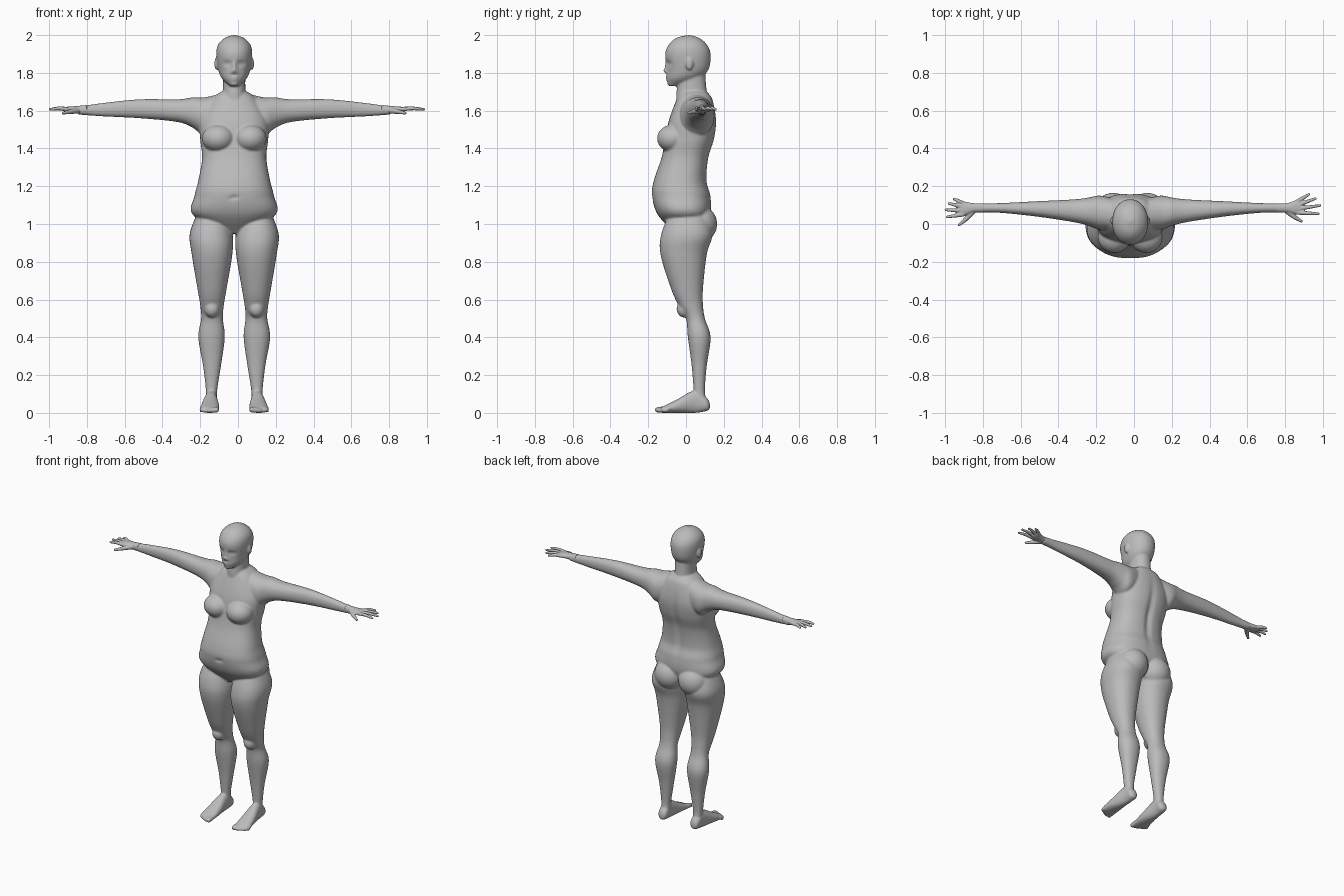
import bpy, bmesh, math
from mathutils import Vector, Matrix

cube = bpy.data.objects.get("Cube")
if cube:
    bpy.data.objects.remove(cube)

CENTRE = -.02   # the body's mirror plane
skin = bpy.data.materials.new("plain grey")
skin.use_nodes = True
GREY = (.5, .5, .5, 1)
skin.diffuse_color = GREY
skin.node_tree.nodes["Principled BSDF"].inputs["Base Color"].default_value = GREY


def blend(before, start, end, after, t):
    """Smooth curve between start and end, guided by their neighbours."""
    leave, arrive = (end - before) / 2, (after - start) / 2
    ease = t * t * (3 - 2 * t)
    return start + (end - start) * ease + leave * t * (1 - t) ** 2 - arrive * t * t * (1 - t)


def spline(rows, steps):
    """Smoothly resample rows of numbers."""
    padded = [rows[0], *rows, rows[-1]]
    smooth = []
    for group in zip(padded, padded[1:], padded[2:], padded[3:]):
        for step in range(steps):
            smooth.append([blend(*values, step / steps) for values in zip(*group)])
    return smooth + [list(rows[-1])]


def rounded(value, power):
    """Superellipse coordinate from a sine or cosine."""
    return math.copysign(abs(value) ** (2 / power), value)


def loft(bm, rows, axis, side=1, power=2.2, sides=48, steps=8):
    """Skin rounded rings; a row is position, low and high of both cross axes."""
    rings = []
    for along, u_low, u_high, v_low, v_high in spline(rows, steps):
        ring = []
        for corner in range(sides):
            angle = math.tau * corner / sides
            u = (u_low + u_high + (u_high - u_low) * rounded(math.cos(angle), power)) / 2
            v = (v_low + v_high + (v_high - v_low) * rounded(math.sin(angle), power)) / 2
            x, y, z = {"x": (along, u, v), "y": (u, along, v), "z": (u, v, along)}[axis]
            ring.append(bm.verts.new((x * side, y, z)))
        rings.append(ring)
    for lower, upper in zip(rings, rings[1:]):
        for corner in range(sides):
            following = (corner + 1) % sides
            bm.faces.new((lower[corner], lower[following], upper[following], upper[corner]))
    bm.faces.new(rings[0])
    bm.faces.new(rings[-1])
    return [vert for ring in rings for vert in ring]


def column(bm, rows, **options):
    """Upright symmetric loft; a row is height, half width, front and back."""
    full = [(height, -half, half, front, back) for height, half, front, back in rows]
    return loft(bm, full, "z", **options)


def ball(bm, centre, radii):
    matrix = Matrix.Translation(centre) @ Matrix.Diagonal((*radii, 1))
    bmesh.ops.create_uvsphere(bm, u_segments=32, v_segments=20, radius=1, matrix=matrix)


def digit(bm, points, radii):
    """Round-ended finger or toe through points."""
    rows = [(*point, radius) for point, radius in zip(points, radii)]
    for x, y, z, radius in spline(rows, 8):
        bmesh.ops.create_icosphere(bm, subdivisions=2, radius=radius,
                                   matrix=Matrix.Translation((x, y, z)))


def sculpt(verts, facing, x, z, wide, tall, push):
    """Push the front (-1) or back (1) outwards with a soft brush, mirrored in x."""
    for vert in verts:
        if vert.co.y * facing > 0:
            distance = ((abs(vert.co.x) - x) / wide) ** 2 + ((vert.co.z - z) / tall) ** 2
            vert.co.y += facing * push * math.exp(-distance)


def finish(name, bm, voxel, smoothing):
    """Fuse the overlapping volumes into one smooth surface."""
    bmesh.ops.recalc_face_normals(bm, faces=bm.faces)
    mesh = bpy.data.meshes.new(name)
    bm.to_mesh(mesh)
    bm.free()
    mesh.materials.append(skin)
    figure = bpy.data.objects.new(name, mesh)
    figure.location.x = CENTRE
    bpy.context.collection.objects.link(figure)
    fuse = figure.modifiers.new("fuse", "REMESH")
    fuse.mode = "VOXEL"
    fuse.voxel_size = voxel
    fuse.use_smooth_shade = True
    soften = figure.modifiers.new("soften", "SMOOTH")
    soften.factor = .5
    soften.iterations = smoothing


# Torso with spine groove and navel
body = bmesh.new()
torso = column(body, [
    (.95, .05, -.06, .08), (1.05, .22, -.15, .13), (1.15, .21, -.18, .13),
    (1.23, .19, -.17, .11), (1.35, .17, -.13, .12), (1.45, .18, -.11, .15),
    (1.55, .18, -.09, .16), (1.66, .12, -.05, .14), (1.7, .07, -.03, .11)], power=2.4)
sculpt(torso, 1, x=0, z=1.36, wide=.02, tall=.17, push=-.014)
sculpt(torso, -1, x=0, z=1.14, wide=.01, tall=.01, push=-.01)

# Neck
column(body, [(1.58, .08, -.05, .13), (1.7, .06, -.05, .11), (1.82, .06, -.03, .1)])

# Head and face
head = column(body, [
    (1.73, .02, -.09, -.03), (1.77, .065, -.1, .07), (1.82, .085, -.1, .12),
    (1.9, .095, -.11, .13), (1.95, .085, -.09, .11), (1.985, .05, -.05, .07),
    (2, .01, .01, .02)], power=2.1, sides=96, steps=12)
sculpt(head, -1, x=0, z=1.81, wide=.012, tall=.012, push=.02)       # nose tip
sculpt(head, -1, x=0, z=1.835, wide=.01, tall=.02, push=.012)       # nose bridge
sculpt(head, -1, x=.016, z=1.803, wide=.01, tall=.01, push=.007)    # nostrils
sculpt(head, -1, x=.036, z=1.85, wide=.02, tall=.012, push=-.014)   # eye sockets
sculpt(head, -1, x=.036, z=1.85, wide=.01, tall=.006, push=.007)    # eyelids
sculpt(head, -1, x=0, z=1.778, wide=.02, tall=.006, push=.008)      # upper lip
sculpt(head, -1, x=0, z=1.764, wide=.02, tall=.006, push=.007)      # lower lip
sculpt(head, -1, x=0, z=1.742, wide=.02, tall=.01, push=.006)       # chin

for side in (1, -1):
    ball(body, (side * .085, -.07, 1.453), (.086, .083, .073))   # breast
    ball(body, (side * .09, .067, 1), (.1, .098, .1))            # buttock
    ball(body, (side * .118, -.01, .55), (.04, .04, .045))       # kneecap
    ball(body, (side * .095, .018, 1.848), (.01, .02, .033))     # ear

    # Arm: x, then y and z extents
    loft(body, [
        (.07, -.03, .13, 1.5, 1.69), (.16, -.03, .15, 1.47, 1.67), (.22, -.01, .14, 1.51, 1.67),
        (.3, .01, .13, 1.54, 1.66), (.5, .04, .12, 1.56, 1.66), (.7, .06, .11, 1.57, 1.64),
        (.83, .06, .11, 1.58, 1.62)], "x", side)

    # Leg: z, then x and y extents
    loft(body, [
        (1.07, .05, .19, -.08, .1), (.95, .01, .235, -.13, .14), (.84, .01, .225, -.135, .11),
        (.66, .04, .195, -.08, .09), (.57, .055, .18, -.04, .09), (.5, .06, .175, 0, .1),
        (.4, .05, .19, .01, .13), (.25, .07, .165, .03, .11), (.12, .09, .15, .04, .1),
        (.05, .09, .15, .04, .11)], "z", side)

    # Foot: y, then x and z extents
    loft(body, [
        (.126, .11, .13, .02, .05), (.11, .09, .15, .01, .08), (.05, .09, .155, 0, .12),
        (-.05, .08, .175, 0, .07), (-.13, .08, .18, 0, .03)], "y", side)

    # Toes, shortening outwards
    for toe in range(5):
        x, tip, radius = .095 + .02 * toe, -.15 + .0025 * toe * toe, .016 - .002 * toe ** .8
        digit(body, [(side * x, -.09, .024), (side * x, tip, radius)], [radius, radius])
finish("body", body, .006, 5)

# Hands: each has its own turn and finger reach
for name, side, turn, reach, sway in (("left_hand", 1, 0, 1, 0), ("right_hand", -1, -.1, .75, -.01)):
    hand = bmesh.new()
    loft(hand, [
        (.78, .06, .11, 1.58, 1.63), (.83, .06, .11, 1.585, 1.625),
        (.89, .05 + sway, .13 + sway, 1.594, 1.62),
        (.91, .06 + sway, .12 + sway, 1.6, 1.615)], "x", side, sides=32)
    # Four fingers fan out from the knuckles, little finger first
    for finger, length in enumerate((.07, .1, .12, .11)):
        angle = turn + .55 - .2 * finger
        base = Vector((side * .885, .12 - .02 * finger + sway, 1.607))
        along = Vector((side * math.cos(angle), math.sin(angle), 0)) * length * reach
        knuckle = base + along / 2 + Vector((0, 0, .005))
        digit(hand, [base, knuckle, base + along], [.0115, .0105, .0075])
    # Thumb
    digit(hand, [(side * .83, .07, 1.6), (side * .865, .04 + sway, 1.595),
                 (side * .905, .015 + 2 * sway, 1.587)], [.017, .013, .008])
    finish(name, hand, .0035, 3)
